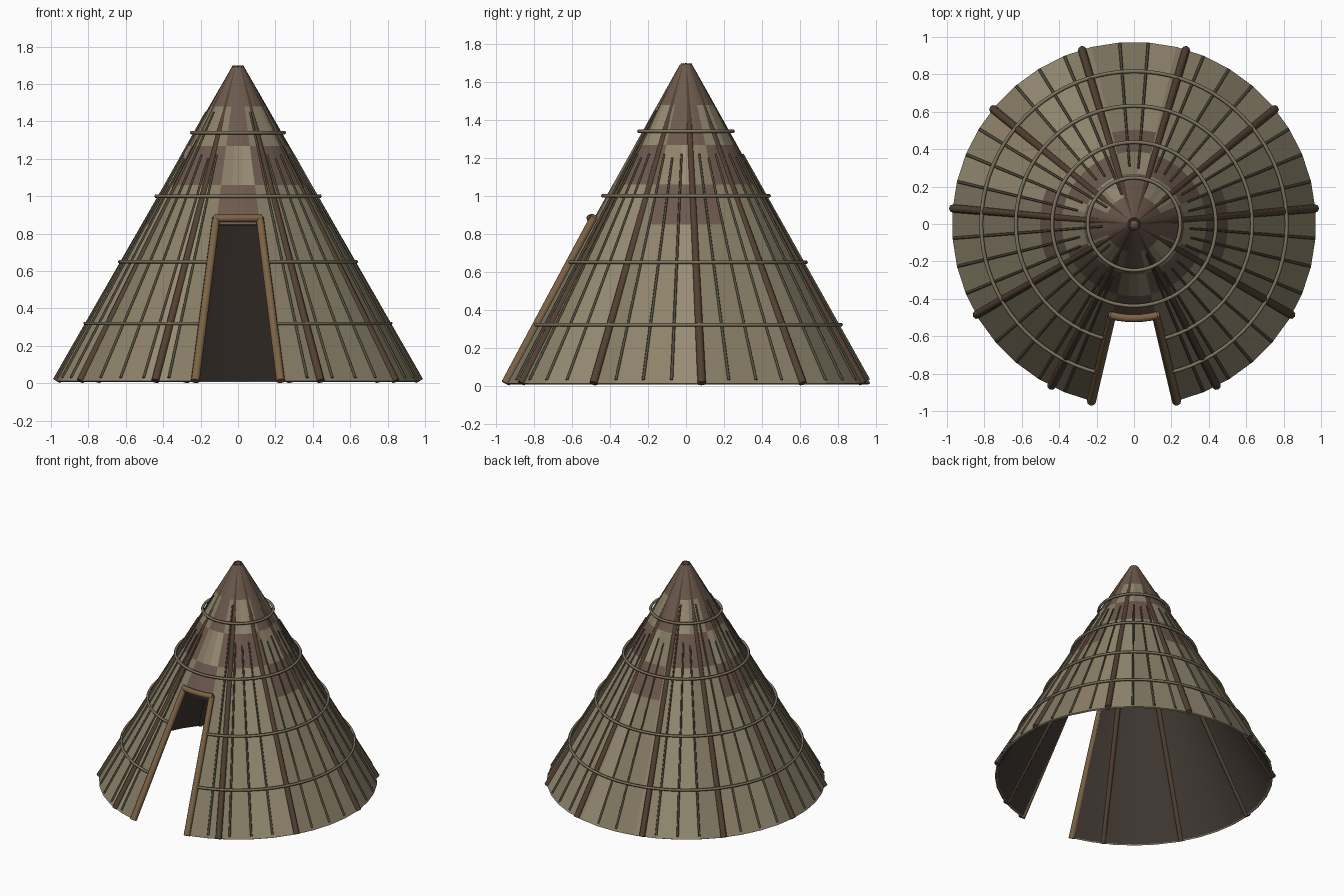
import bpy, bmesh, math
from mathutils import Vector

if "Cube" in bpy.data.objects:
    bpy.data.objects.remove(bpy.data.objects["Cube"])

N, ROWS, Z0, STEP = 40, 8, 0.012, 0.2095


def mat(name, rgb):
    m = bpy.data.materials.new(name)
    m.diffuse_color = (*rgb, 1)
    m.use_nodes = True
    m.node_tree.nodes["Principled BSDF"].inputs["Base Color"].default_value = m.diffuse_color
    return m


TANS = [mat("hide_tan_%d" % i, c) for i, c in enumerate(
    [(.27, .225, .145), (.235, .20, .13), (.31, .265, .175)])]
BROWN = mat("hide_brown", (.15, .10, .075))
LINER = mat("liner_dark", (.055, .042, .034))
POLE = mat("pole_wood", (.085, .052, .032))
FRAME = mat("door_wood", (.20, .125, .06))
STICK = mat("stick_dark", (.085, .075, .045))
HOOP = mat("hoop_olive", (.20, .17, .11))


def radius(z):
    return 0.98 - 0.56 * z


def on_cone(deg, z, off=0.0):
    a, r = math.radians(deg), radius(z) + off
    return Vector((r * math.cos(a), r * math.sin(a), z))


def shell(name, off, mats, pick, smooth):
    """Cone of quads, with three columns left open in front for the door."""
    bm = bmesh.new()
    grid = [[bm.verts.new(on_cone(-94.5 + 9 * j, Z0 + STEP * i, off))
             for j in range(N)] for i in range(ROWS + 1)]
    for i in range(ROWS):
        for j in range(N):
            if i < 4 and j in (0, 1, N - 1):
                continue
            k = (j + 1) % N
            f = bm.faces.new((grid[i][j], grid[i][k], grid[i + 1][k], grid[i + 1][j]))
            f.material_index = pick(i, j)
            f.smooth = smooth
    tip = bm.verts.new((0, 0, Z0 + STEP * ROWS + 0.012))
    for j in range(N):
        f = bm.faces.new((grid[ROWS][j], grid[ROWS][(j + 1) % N], tip))
        f.material_index = pick(ROWS, j)
    for v in [v for v in bm.verts if not v.link_faces]:
        bm.verts.remove(v)
    me = bpy.data.meshes.new(name)
    bm.to_mesh(me)
    bm.free()
    for m in mats:
        me.materials.append(m)
    ob = bpy.data.objects.new(name, me)
    bpy.context.collection.objects.link(ob)
    return ob


def tubes(name, paths, r, material, sides=2, taper=1.0, cyclic=False):
    """Round rods along point paths, as one object."""
    cu = bpy.data.curves.new(name, 'CURVE')
    cu.dimensions = '3D'
    cu.bevel_depth = r
    cu.bevel_resolution = sides
    cu.use_fill_caps = True
    for pts in paths:
        sp = cu.splines.new('POLY')
        sp.points.add(len(pts) - 1)
        for n, p in enumerate(pts):
            sp.points[n].co = (*p, 1)
            sp.points[n].radius = 1 + (taper - 1) * n / (len(pts) - 1)
        sp.use_cyclic_u = cyclic
    cu.materials.append(material)
    ob = bpy.data.objects.new(name, cu)
    bpy.context.collection.objects.link(ob)
    return ob


# Hide cover with a brown checker band near the top
def hide_colour(i, j):
    a = (-90 + 9 * j) % 90
    a = min(a, 90 - a)
    side = abs(math.cos(math.radians(-90 + 9 * j))) > 0.7
    cardinal = a < (22 if side else 13)
    if i in (4, 6) and cardinal or i == 5 and not cardinal or i >= 7:
        return 3
    return (j * 7 // 3) % 3


cover = shell("hide_cover", 0, TANS + [BROWN, LINER], hide_colour, False)
sol = cover.modifiers.new("thickness", 'SOLIDIFY')
sol.thickness = 0.012
sol.offset = -1

# Dark inner lining
shell("inner_lining", -0.016, [LINER], lambda i, j: 0, True)

# Main poles, mirrored left and right
angles = [-63, -30, 4.9, 39.2, 73.4]
angles += [180 - a for a in angles]
tubes("main_poles", [[on_cone(a, 0.012), on_cone(a, 1.69, -0.02)] for a in angles],
      0.022, POLE, 2, 0.8)

# Thin sticks along the cover seams
sticks = []
for k in range(1, N):
    a = -94.5 + 9 * k
    if k <= 2 or k >= N - 1 or min(abs((a - p + 180) % 360 - 180) for p in angles) < 3.5:
        continue
    top = (1.22, 1.2, 1.22, 1.45)[k % 4]
    sticks.append([on_cone(a, 0.03, 0.003), on_cone(a, top, 0.003)])
tubes("seam_sticks", sticks, 0.008, STICK, 1, 0.7)

# Horizontal hoops: lower two stop at the door
low = [[on_cone(-76.5 + 333 * n / 74, z, 0.016) for n in range(75)] for z in (0.32, 0.65)]
high = [[on_cone(4.5 * n, z, 0.018) for n in range(80)] for z in (1.0, 1.34)]
tubes("lower_hoops", low, 0.01, HOOP, 1)
tubes("upper_hoops", high, 0.01, HOOP, 1, cyclic=True)

# Door frame
tubes("door_posts", [[on_cone(a, 0.012, 0.004), on_cone(a, 0.885, 0.015)]
                     for a in (-76.5, -103.5)], 0.024, FRAME, 2, 0.9)
tubes("door_lintel", [[on_cone(-104.5 + 29 * n / 6, 0.882, 0.018) for n in range(7)]],
      0.021, FRAME, 2)
